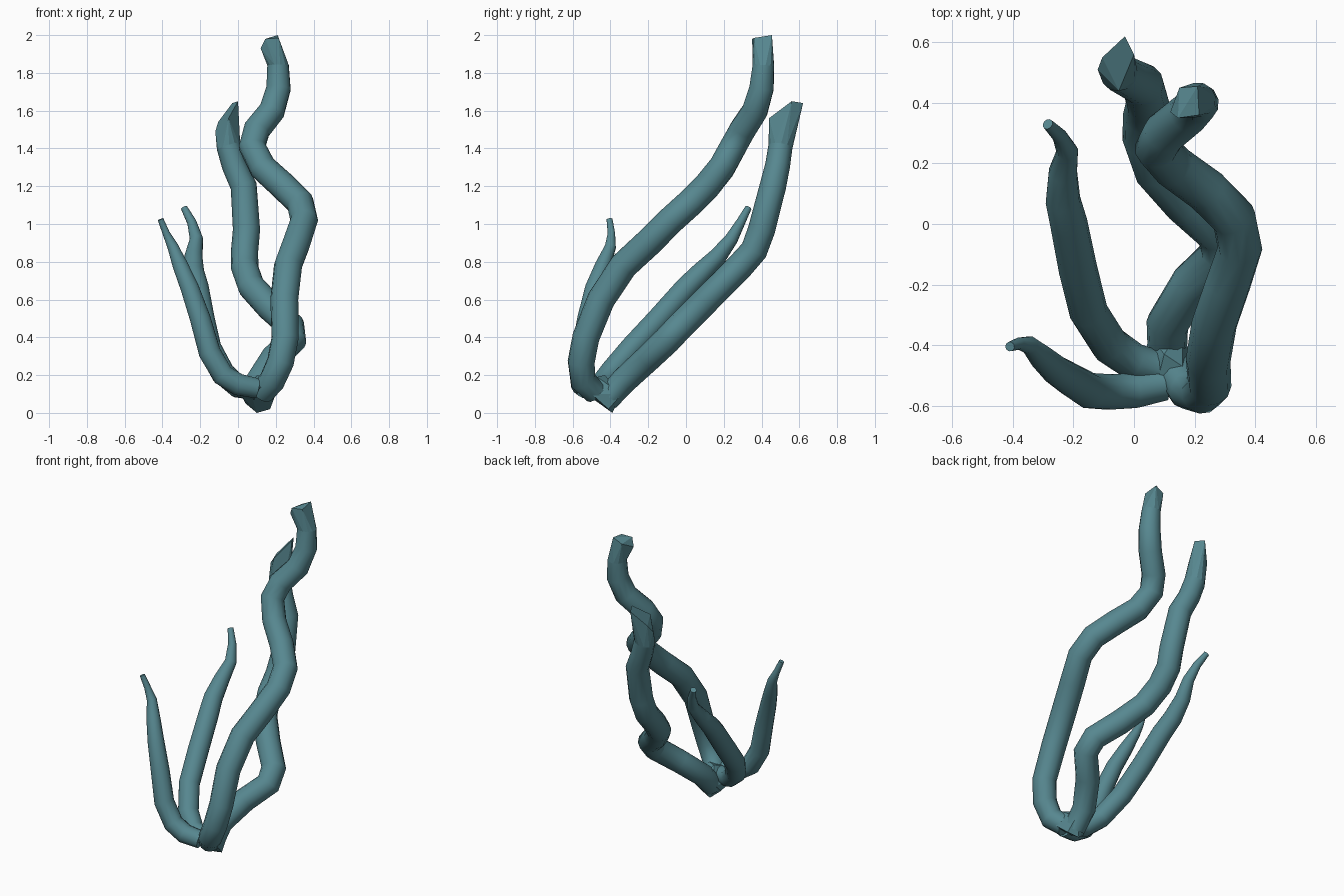
import bpy, bmesh, math
from mathutils import Vector

SIDES = 12
teal = bpy.data.materials.new("muted_teal")
teal.diffuse_color = (0.095, 0.245, 0.28, 1)


def finish(bm, name, smooth):
    bmesh.ops.recalc_face_normals(bm, faces=bm.faces)
    me = bpy.data.meshes.new(name)
    bm.to_mesh(me)
    bm.free()
    me.materials.append(teal)
    ob = bpy.data.objects.new(name, me)
    bpy.context.collection.objects.link(ob)
    if smooth:
        bpy.ops.object.select_all(action='DESELECT')
        bpy.context.view_layer.objects.active = ob
        ob.select_set(True)
        bpy.ops.object.shade_smooth_by_angle(angle=math.radians(50))
    return ob


def tentacle(name, path):
    """Sweep a round section along (x, y, z, radius) points; return the last ring."""
    pts = [Vector(p[:3]) for p in path]
    bm = bmesh.new()
    rings = []
    side = Vector((1, 0, 0))
    for i, p in enumerate(pts):
        a = (p - pts[max(i - 1, 0)]).normalized()
        b = (pts[min(i + 1, len(pts) - 1)] - p).normalized()
        t = (a + b).normalized()
        side = (side - t * side.dot(t)).normalized()
        up = t.cross(side)
        r = path[i][3]
        rings.append([bm.verts.new(p + r * (math.cos(k * math.tau / SIDES) * side
                                            + math.sin(k * math.tau / SIDES) * up))
                      for k in range(SIDES)])
    for lo, hi in zip(rings, rings[1:]):
        for k in range(SIDES):
            n = (k + 1) % SIDES
            bm.faces.new((lo[k], lo[n], hi[n], hi[k]))
    bm.faces.new(rings[0])
    bm.faces.new(rings[-1])
    last = [v.co.copy() for v in rings[-1]]
    finish(bm, name, True)
    return last


def hull(name, pts):
    """Faceted convex lump around a set of points."""
    bm = bmesh.new()
    for p in pts:
        bm.verts.new(p)
    res = bmesh.ops.convex_hull(bm, input=bm.verts)
    junk = [g for g in res["geom_interior"] if isinstance(g, bmesh.types.BMVert)]
    bmesh.ops.delete(bm, geom=junk, context='VERTS')
    finish(bm, name, False)


# Tall thick tentacle, with its blunt faceted tip
ring = tentacle("tall_tentacle", [
    (0.13, -0.48, 0.11, .065), (0.18, -0.545, 0.17, .07), (0.225, -0.555, 0.27, .072),
    (0.25, -0.53, 0.4, .072), (0.245, -0.45, 0.6, .074), (0.265, -0.33, 0.78, .075),
    (0.31, -0.2, 0.9, .075), (0.35, -0.08, 1.02, .074), (0.33, 0.02, 1.11, .074),
    (0.24, 0.11, 1.2, .074), (0.13, 0.19, 1.3, .073), (0.075, 0.25, 1.41, .073),
    (0.10, 0.30, 1.5, .072), (0.18, 0.365, 1.6, .07), (0.215, 0.4, 1.72, .066),
    (0.212, 0.41, 1.84, .058)])
hull("tall_tentacle_tip", ring + [
    Vector(p) for p in ((0.12, 0.37, 1.93), (0.145, 0.35, 1.98),
                        (0.21, 0.455, 2.0), (0.15, 0.45, 1.97), (0.215, 0.36, 1.985))])

# Rear thick tentacle, with its slanted pointed tip
ring = tentacle("rear_tentacle", [
    (0.11, -0.42, 0.07, .065), (0.11, -0.33, 0.17, .07), (0.19, -0.2, 0.29, .072),
    (0.29, -0.1, 0.385, .074), (0.28, -0.03, 0.46, .074), (0.17, 0.07, 0.56, .074),
    (0.07, 0.18, 0.67, .073), (0.035, 0.28, 0.77, .073), (0.035, 0.36, 0.86, .072),
    (0.045, 0.40, 0.97, .072), (0.03, 0.46, 1.2, .07), (-0.02, 0.485, 1.31, .066),
    (-0.05, 0.50, 1.41, .064)])
hull("rear_tentacle_tip", ring + [
    Vector(p) for p in ((-0.12, 0.51, 1.49), (-0.105, 0.55, 1.54),
                        (-0.05, 0.44, 1.56), (0.0, 0.56, 1.65), (-0.03, 0.62, 1.64))])

# Thin front tentacle, tapering to a small flat end
tentacle("thin_front_tentacle", [
    (0.1, -0.53, 0.13, .055), (0.0, -0.55, 0.15, .06), (-0.08, -0.555, 0.2, .06),
    (-0.15, -0.55, 0.32, .06), (-0.2, -0.52, 0.5, .056), (-0.255, -0.485, 0.66, .05),
    (-0.305, -0.44, 0.78, .042), (-0.345, -0.4, 0.88, .03), (-0.38, -0.395, 0.95, .02),
    (-0.41, -0.405, 1.025, .016)])

# Thin rear tentacle
tentacle("thin_rear_tentacle", [
    (0.1, -0.48, 0.12, .055), (0.0, -0.455, 0.14, .062), (-0.08, -0.4, 0.21, .064),
    (-0.15, -0.29, 0.34, .064), (-0.185, -0.15, 0.49, .064), (-0.215, 0.0, 0.66, .062),
    (-0.235, 0.08, 0.74, .058), (-0.235, 0.17, 0.83, .048), (-0.22, 0.24, 0.92, .036),
    (-0.245, 0.29, 1.01, .025), (-0.285, 0.33, 1.085, .018)])

# Faceted root joining the four tentacles
hull("root_joint", [Vector(p) for p in (
    (0.1, -0.39, 0.0), (0.17, -0.41, 0.02), (0.04, -0.42, 0.05), (0.02, -0.5, 0.09),
    (0.06, -0.57, 0.13), (0.17, -0.57, 0.14), (0.2, -0.5, 0.1), (0.16, -0.34, 0.1),
    (0.05, -0.37, 0.1), (0.1, -0.43, 0.2), (0.16, -0.47, 0.19), (0.08, -0.51, 0.17))])
